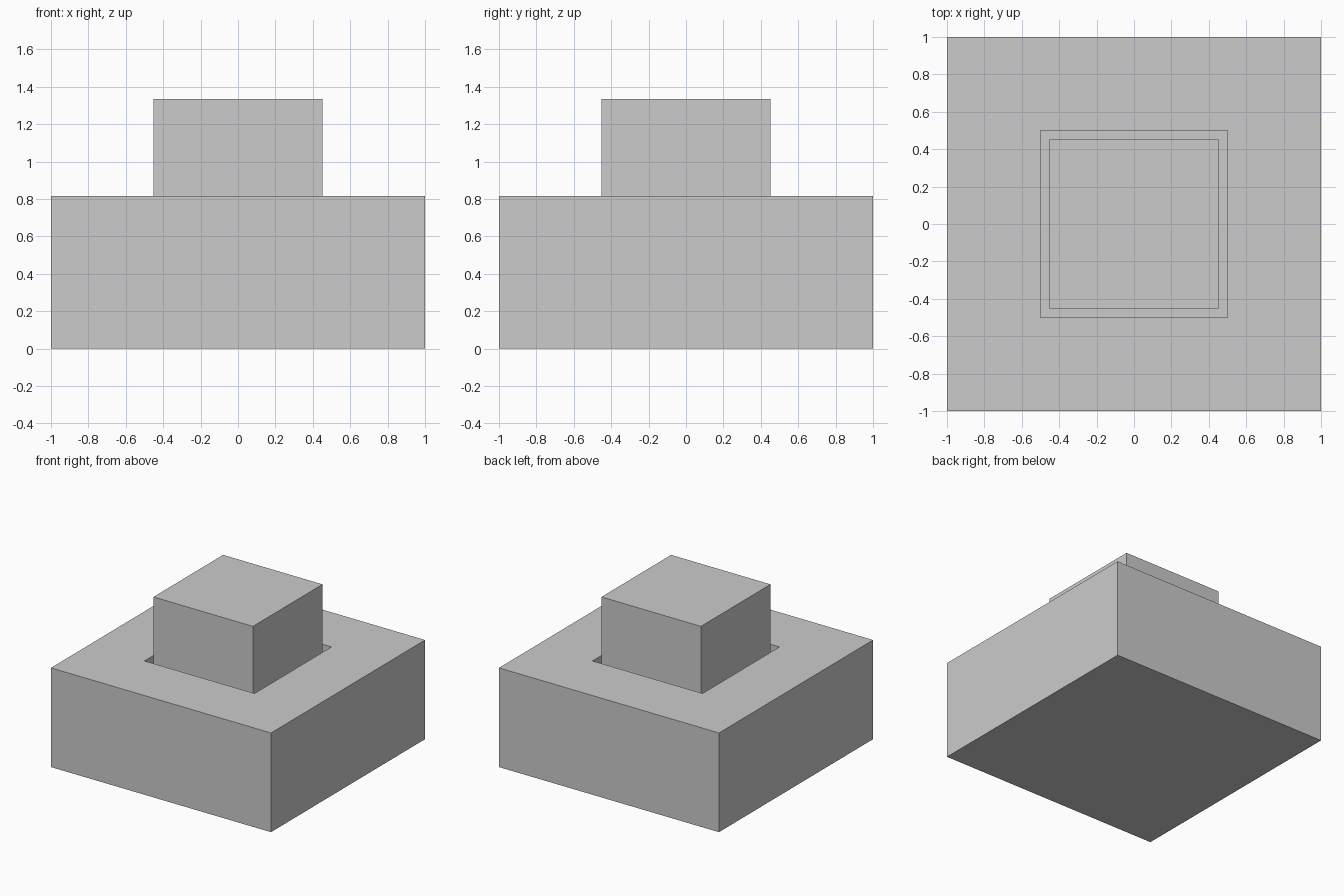
import bpy, bmesh

if "Cube" in bpy.data.objects:
    bpy.data.objects.remove(bpy.data.objects["Cube"])

BASE_TOP, PLUG_TOP, FLOOR = 0.815, 1.335, 0.435


def lathe_square(name, profile):
    """Join square rings of (half width, z), capping the first and last."""
    bm = bmesh.new()
    rings = [[bm.verts.new((sx * h, sy * h, z))
              for sx, sy in ((-1, -1), (1, -1), (1, 1), (-1, 1))]
             for h, z in profile]
    for a, b in zip(rings, rings[1:]):
        for i in range(4):
            j = (i + 1) % 4
            bm.faces.new((a[i], a[j], b[j], b[i]))
    bm.faces.new(rings[0][::-1])
    bm.faces.new(rings[-1])
    bmesh.ops.recalc_face_normals(bm, faces=bm.faces)
    mesh = bpy.data.meshes.new(name)
    bm.to_mesh(mesh)
    bm.free()
    obj = bpy.data.objects.new(name, mesh)
    bpy.context.collection.objects.link(obj)
    return obj


# Block with a square recess and a square post rising from its floor
lathe_square("socket_block_with_post", [
    (1.0, 0), (1.0, BASE_TOP),
    (0.5, BASE_TOP), (0.5, FLOOR),
    (0.452, FLOOR), (0.452, PLUG_TOP),
])
